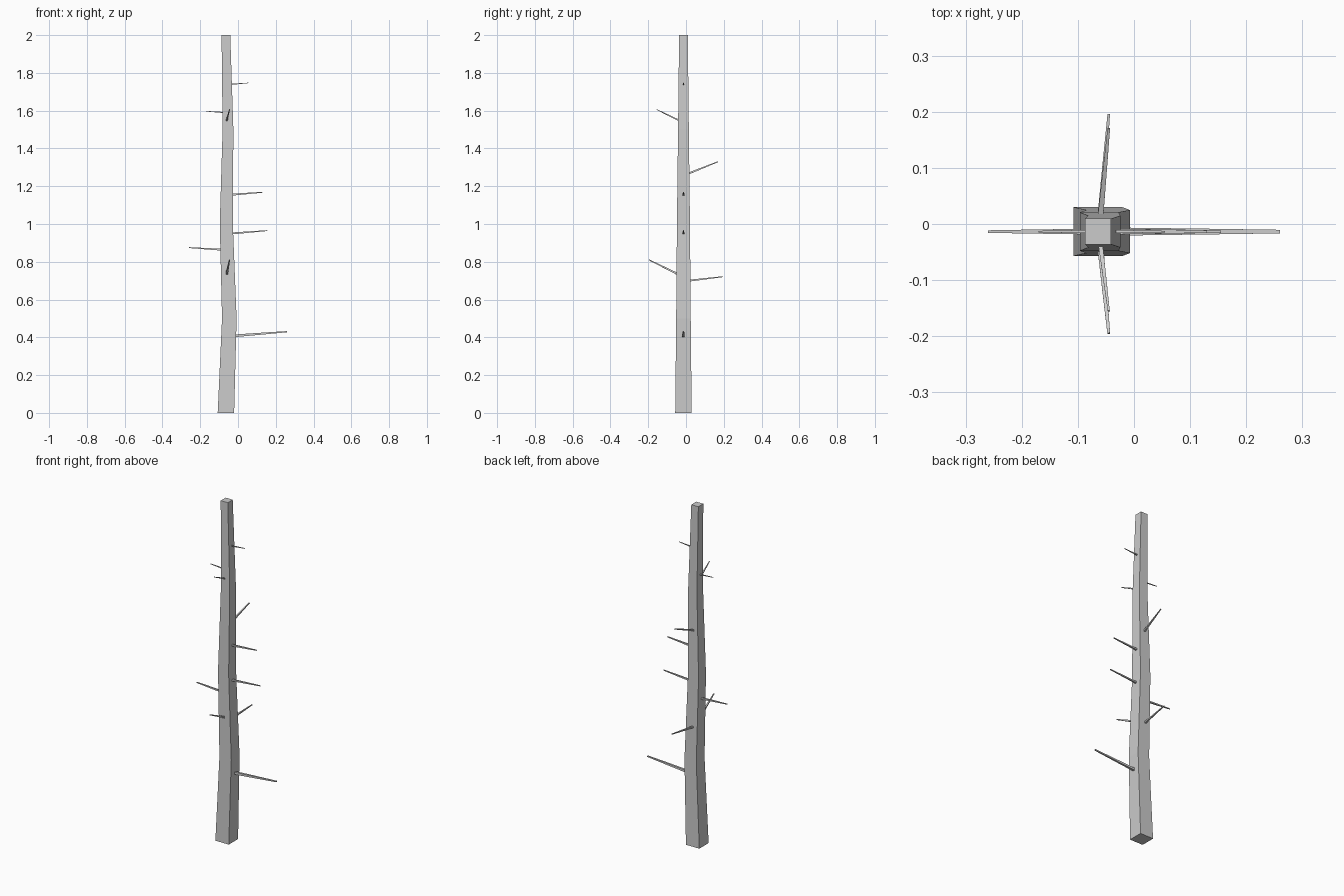
import bpy, bmesh
from mathutils import Vector

if "Cube" in bpy.data.objects:
    bpy.data.objects.remove(bpy.data.objects["Cube"])

CY = -0.0135  # depth centre of the trunk


def loft(name, rings):
    """Skin square rings (lists of four points) and cap both ends."""
    bm = bmesh.new()
    loops = [[bm.verts.new(p) for p in ring] for ring in rings]
    for a, b in zip(loops, loops[1:]):
        for i in range(4):
            j = (i + 1) % 4
            bm.faces.new((a[i], a[j], b[j], b[i]))
    bm.faces.new(loops[0][::-1])
    bm.faces.new(loops[-1])
    bmesh.ops.recalc_face_normals(bm, faces=bm.faces)
    mesh = bpy.data.meshes.new(name)
    bm.to_mesh(mesh)
    bm.free()
    obj = bpy.data.objects.new(name, mesh)
    bpy.context.collection.objects.link(obj)
    return obj


def square(c, u, v, r):
    return [c + u * a * r + v * b * r for a, b in ((-1, -1), (1, -1), (1, 1), (-1, 1))]


# Trunk: height, sideways offset, half width
X, Y, Z = Vector((1, 0, 0)), Vector((0, 1, 0)), Vector((0, 0, 1))
sections = [(0, -0.064, 0.0435), (0.5, -0.046, 0.0385), (1.0, -0.062, 0.0345),
            (1.5, -0.053, 0.0285), (2.0, -0.064, 0.023)]
loft("trunk", [square(Vector((x, CY, z)), X, Y, r) for z, x, r in sections])


# Twigs: start inside the trunk, tip, base half width
def twig(name, start, tip, r):
    a, b = Vector(start), Vector(tip)
    d = (b - a).normalized()
    u = d.cross(Z).normalized()
    v = u.cross(d)
    mid = a.lerp(b, 0.55)
    loft(name, [square(a, u, v, r), square(mid, u, v, r * 0.72), square(b, u, v, r * 0.45)])


side = [(-0.02, 0.408, 0.26, 0.43, 0.007), (-0.035, 0.95, 0.155, 0.965, 0.005),
        (-0.035, 1.155, 0.13, 1.168, 0.005), (-0.04, 1.739, 0.055, 1.747, 0.003),
        (-0.085, 0.864, -0.26, 0.875, 0.005), (-0.07, 1.59, -0.17, 1.597, 0.003)]
for i, (x0, z0, x1, z1, r) in enumerate(side):
    twig(f"side_twig_{i + 1}", (x0, CY, z0), (x1, CY, z1), r)

depth = [(-0.04, 0.733, -0.195, 0.81, 0.0055), (-0.034, 1.547, -0.155, 1.606, 0.004),
         (0.015, 0.70, 0.196, 0.721, 0.005), (0.01, 1.266, 0.17, 1.33, 0.005)]
for i, (y0, z0, y1, z1, r) in enumerate(depth):
    twig(f"depth_twig_{i + 1}", (-0.06, y0, z0), (-0.045, y1, z1), r)
